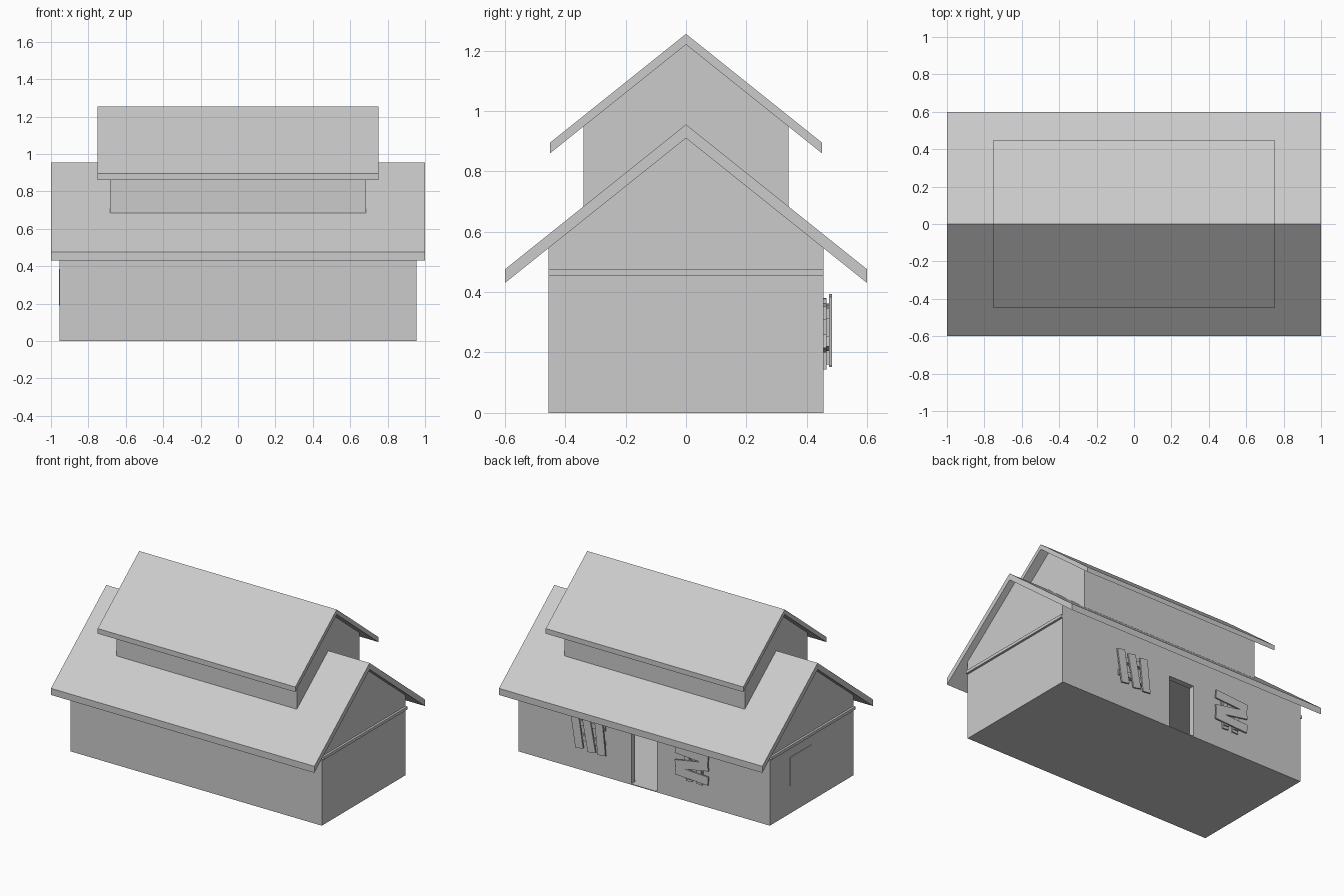
import bpy
import bmesh
from math import radians
from mathutils import Matrix

if "Cube" in bpy.data.objects:
    bpy.data.objects.remove(bpy.data.objects["Cube"])


def prism(name, profile, half_len):
    """Extrude a (y, z) outline along x, centred on x = 0."""
    bm = bmesh.new()
    face = bm.faces.new([bm.verts.new((-half_len, y, z)) for y, z in profile])
    ext = bmesh.ops.extrude_face_region(bm, geom=[face])
    verts = [g for g in ext["geom"] if isinstance(g, bmesh.types.BMVert)]
    bmesh.ops.translate(bm, verts=verts, vec=(2 * half_len, 0, 0))
    return finish(bm, name)


def box(name, lo, hi, tilt=0):
    """Box between two corners, tilted about its centre in the xz plane."""
    size = [b - a for a, b in zip(lo, hi)]
    mid = [(a + b) / 2 for a, b in zip(lo, hi)]
    bm = bmesh.new()
    bmesh.ops.create_cube(bm, size=1)
    m = (Matrix.Translation(mid) @ Matrix.Rotation(radians(tilt), 4, 'Y')
         @ Matrix.Diagonal((*size, 1)))
    bmesh.ops.transform(bm, matrix=m, verts=bm.verts)
    return finish(bm, name)


def finish(bm, name):
    bmesh.ops.recalc_face_normals(bm, faces=bm.faces)
    mesh = bpy.data.meshes.new(name)
    bm.to_mesh(mesh)
    bm.free()
    ob = bpy.data.objects.new(name, mesh)
    bpy.context.collection.objects.link(ob)
    return ob


def gable_walls(name, half_x, half_y, base, eave, ridge):
    return prism(name, [(-half_y, base), (half_y, base), (half_y, eave),
                        (0, ridge), (-half_y, eave)], half_x)


def gable_roof(name, half_x, half_y, eave, ridge, thick):
    return prism(name, [(-half_y, eave), (0, ridge), (half_y, eave),
                        (half_y, eave + thick), (0, ridge + thick),
                        (-half_y, eave + thick)], half_x)


def cut(target, cutter):
    mod = target.modifiers.new(cutter.name, 'BOOLEAN')
    mod.operation = 'DIFFERENCE'
    mod.solver = 'EXACT'
    mod.object = cutter
    cutter.hide_render = True
    cutter.hide_set(True)


# Ground storey: hollow room with an open doorway at the back
walls = gable_walls("lower_walls", 0.955, 0.455, 0, 0.546, 0.91)
cut(walls, box("room_cutter", (-0.915, -0.415, 0.005), (0.915, 0.415, 0.465)))
cut(walls, box("doorway_cutter", (-0.097, 0.35, 0.005), (0.097, 0.6, 0.36)))
gable_roof("lower_roof", 1.0, 0.6, 0.43, 0.91, 0.045)

# Ceiling slab whose ends show as trim on both gables
box("ceiling_slab", (-0.97, -0.4545, 0.455), (0.97, 0.4545, 0.475))

# Upper storey
gable_walls("upper_walls", 0.685, 0.34, 0.67, 0.948, 1.22)
gable_roof("upper_roof", 0.75, 0.45, 0.86, 1.22, 0.035)

# Flush window pane on the left gable
box("side_window", (-0.958, 0.005, 0.19), (-0.95, 0.235, 0.385))


def plank(name, x, z, w, h, y, tilt):
    box(name, (x - w / 2, y, z - h / 2), (x + w / 2, y + 0.01, z + h / 2), tilt)


# Back window with upright boards over crosspieces
for i, (x, z, tilt) in enumerate([(0.49, 0.275, 9), (0.40, 0.27, 11), (0.315, 0.27, 6)]):
    plank(f"upright_board_{i}", x, z, 0.06, 0.23, 0.474, tilt)
for i, (z, tilt) in enumerate([(0.335, 3), (0.23, -4)]):
    plank(f"upright_crosspiece_{i}", 0.40, z, 0.22, 0.045, 0.455, tilt)
    plank(f"upright_spacer_{i}", 0.40, z, 0.2, 0.035, 0.465, tilt)

# Back window with level boards over crosspieces
for i, (z, tilt) in enumerate([(0.345, -4), (0.27, 10), (0.20, -3)]):
    plank(f"level_board_{i}", -0.38, z, 0.25, 0.058, 0.474, tilt)
for i, (x, tilt) in enumerate([(-0.34, 4), (-0.43, -3)]):
    plank(f"level_crosspiece_{i}", x, 0.262, 0.045, 0.235, 0.455, tilt)
    plank(f"level_spacer_{i}", x, 0.262, 0.035, 0.2, 0.465, tilt)
